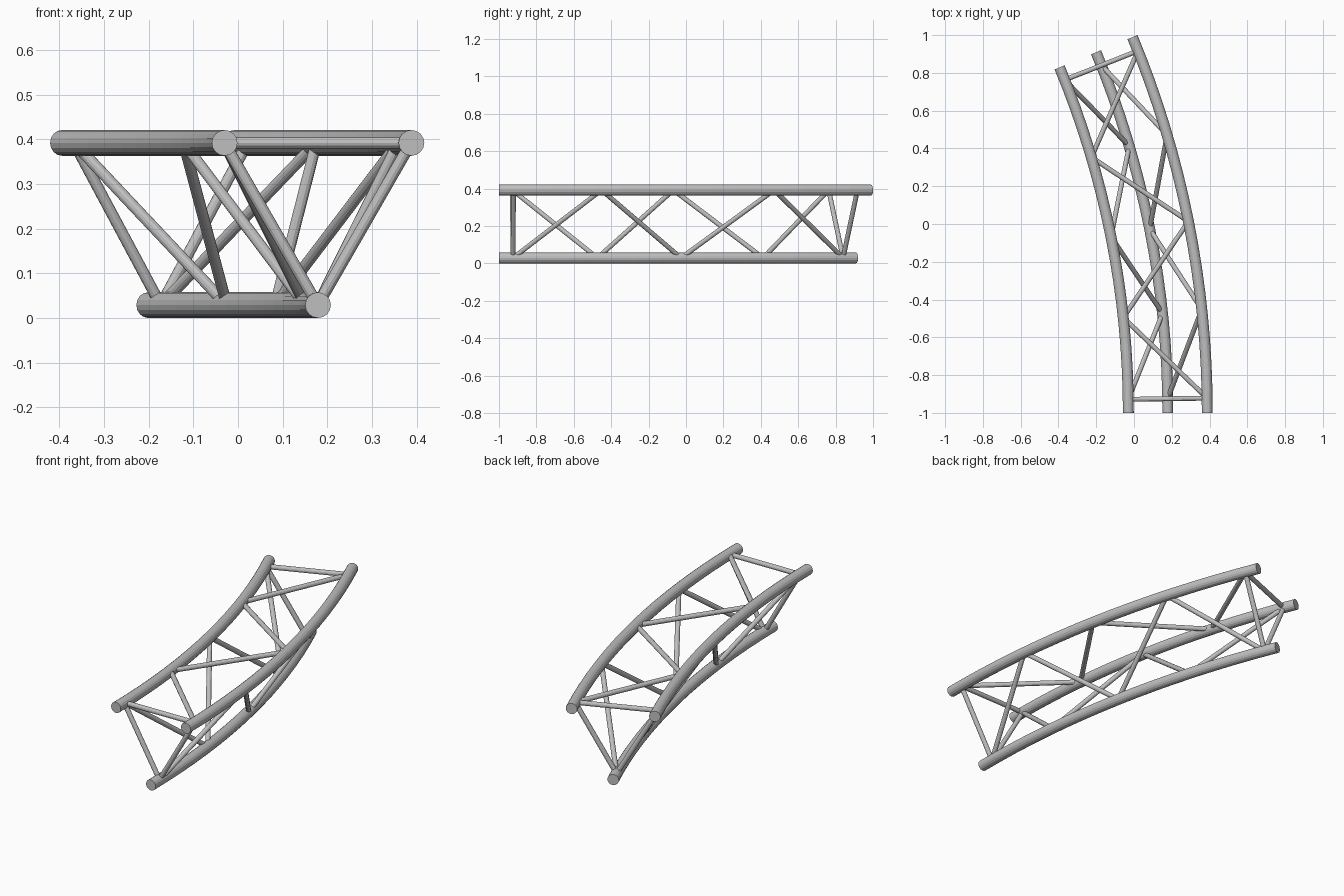
import bpy, bmesh
from math import sin, cos, pi, radians
from mathutils import Vector

if "Cube" in bpy.data.objects:
    bpy.data.objects.remove(bpy.data.objects["Cube"])

steel = bpy.data.materials.new("grey_steel")
steel.use_nodes = True
GREY = (0.52, 0.52, 0.52, 1)
steel.diffuse_color = GREY
steel.node_tree.nodes["Principled BSDF"].inputs["Base Color"].default_value = GREY

# Common bend centre, and the three chords as (bend radius, height)
CENTRE = Vector((-4.81, -1, 0))
SWEEP = radians(22.5)
CHORDS = {"inner": (4.78, 0.392), "outer": (5.198, 0.392), "lower": (4.989, 0.029)}
CHORD_R, BAR_R = 0.0288, 0.0128


def on_chord(chord, angle):
    radius, z = CHORDS[chord]
    return CENTRE + Vector((radius * cos(angle), radius * sin(angle), z))


def pipe(name, points, tangents, radius, sides):
    """Sweep a round section along the points and cap both ends."""
    bm = bmesh.new()
    rings = []
    for point, tangent in zip(points, tangents):
        t = tangent.normalized()
        u = t.cross(Vector((0, 0, 1))).normalized()
        v = u.cross(t)
        ring = []
        for i in range(sides):
            a = 2 * pi * i / sides
            ring.append(bm.verts.new(point + radius * (cos(a) * u + sin(a) * v)))
        rings.append(ring)
    for a, b in zip(rings, rings[1:]):
        for i in range(sides):
            j = (i + 1) % sides
            bm.faces.new((a[i], a[j], b[j], b[i]))
    bm.faces.new(rings[0])
    bm.faces.new(rings[-1])
    bmesh.ops.recalc_face_normals(bm, faces=bm.faces)
    mesh = bpy.data.meshes.new(name)
    bm.to_mesh(mesh)
    bm.free()
    mesh.materials.append(steel)
    obj = bpy.data.objects.new(name, mesh)
    bpy.context.collection.objects.link(obj)


def bar(name, start, end):
    """Straight brace between two (chord, angle) nodes."""
    a, b = on_chord(*start), on_chord(*end)
    pipe(name, [a, b], [b - a] * 2, BAR_R, 12)


# Curved main chords
STEPS = 16
angles = [SWEEP * i / STEPS for i in range(STEPS + 1)]
for chord in CHORDS:
    pipe(chord + "_chord", [on_chord(chord, a) for a in angles],
         [Vector((-sin(a), cos(a), 0)) for a in angles], CHORD_R, 16)

# Brace nodes, evenly spaced along the bend
BAYS, MARGIN = 4, 0.015
nodes = [MARGIN + (SWEEP - 2 * MARGIN) * i / BAYS for i in range(BAYS + 1)]

# Each side: the chord its zigzag starts on, then the chord it crosses to
SIDES = {"top": ("outer", "inner"), "inner": ("inner", "lower"), "outer": ("lower", "outer")}
for side, pair in SIDES.items():
    for label, angle in (("front", nodes[0]), ("back", nodes[-1])):
        bar(f"{side}_{label}_strut", (pair[0], angle), (pair[1], angle))
    for i in range(BAYS):
        bar(f"{side}_diagonal_{i + 1}", (pair[i % 2], nodes[i]),
            (pair[(i + 1) % 2], nodes[i + 1]))
